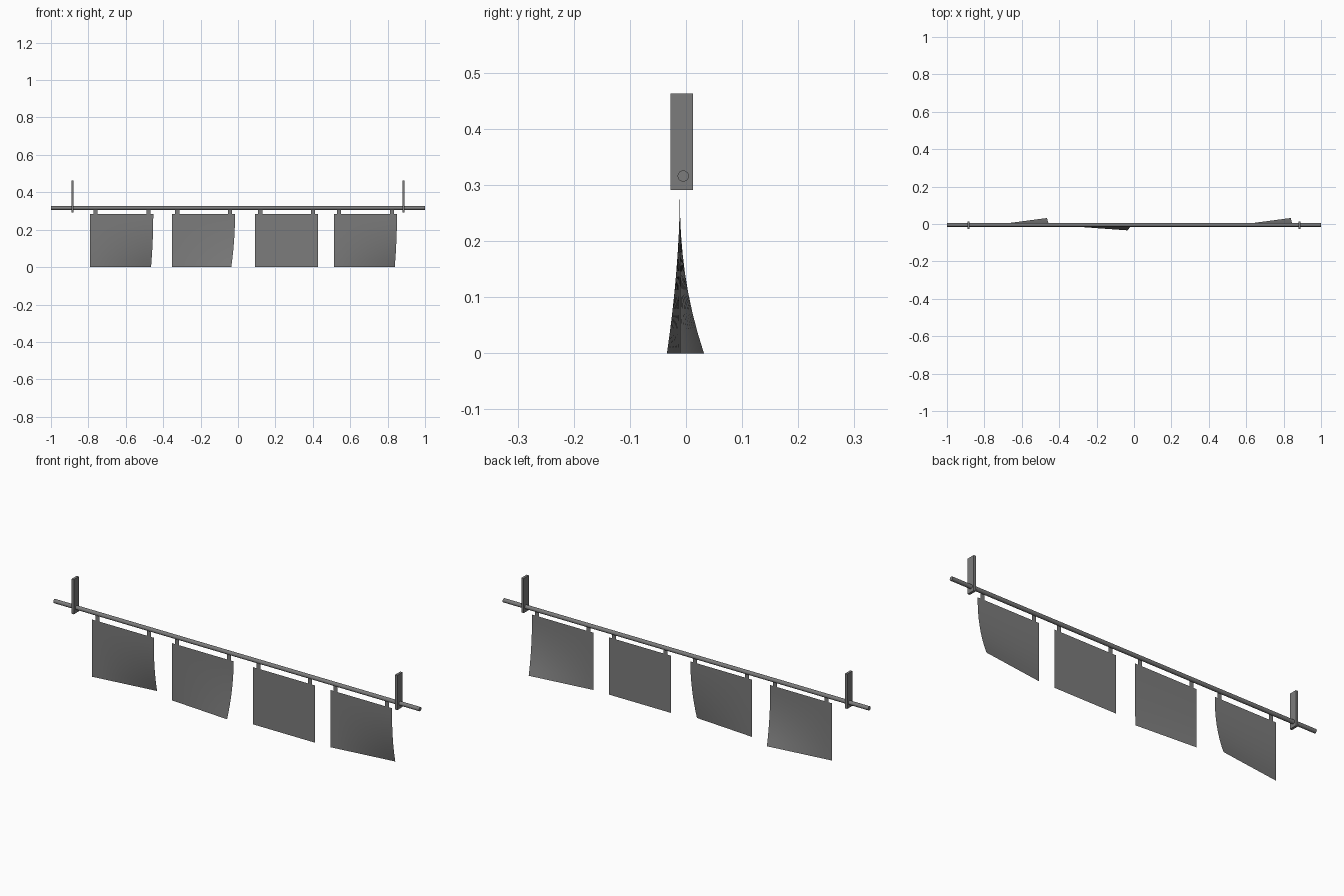
import bpy, bmesh, math
from mathutils import Matrix, Vector

cube = bpy.data.objects.get("Cube")
if cube:
    bpy.data.objects.remove(cube, do_unlink=True)

grey = bpy.data.materials.new("dark grey")
grey.use_nodes = True
grey.diffuse_color = (0.2, 0.2, 0.2, 1)
grey.node_tree.nodes["Principled BSDF"].inputs["Base Color"].default_value = (0.2, 0.2, 0.2, 1)

ROD_Y, ROD_Z, ROD_R = -0.005, 0.316, 0.01
CLOTH_Y, CLOTH_TOP, CLOTH_W = -0.011, 0.283, 0.337


def finish(name, bm, smooth=False):
    mesh = bpy.data.meshes.new(name)
    bm.to_mesh(mesh)
    bm.free()
    mesh.materials.append(grey)
    obj = bpy.data.objects.new(name, mesh)
    bpy.context.collection.objects.link(obj)
    if smooth:
        bpy.ops.object.select_all(action='DESELECT')
        obj.select_set(True)
        bpy.context.view_layer.objects.active = obj
        bpy.ops.object.shade_smooth_by_angle(angle=math.radians(40))
    return obj


def sheet(name, cols, rows, place, smooth=False):
    """Grid of quads; place(u, v) gives the position, v = 0 at the top."""
    bm = bmesh.new()
    grid = [[bm.verts.new(place(c / cols, r / rows)) for c in range(cols + 1)]
            for r in range(rows + 1)]
    for r in range(rows):
        for c in range(cols):
            bm.faces.new((grid[r][c], grid[r + 1][c], grid[r + 1][c + 1], grid[r][c + 1]))
    return finish(name, bm, smooth)


# Long horizontal rod
bm = bmesh.new()
bmesh.ops.create_cone(bm, cap_ends=True, segments=16, radius1=ROD_R, radius2=ROD_R, depth=2,
                      matrix=Matrix.Translation((0, ROD_Y, ROD_Z)) @ Matrix.Rotation(math.pi / 2, 4, 'Y'))
finish("rod", bm, True)

# Hanging brackets near both ends
for side, x in (("left", 0.885), ("right", -0.885)):
    bm = bmesh.new()
    bmesh.ops.create_cube(bm, size=1, matrix=Matrix.Translation((x, -0.0075, 0.377))
                          @ Matrix.Diagonal((0.012, 0.04, 0.172, 1)))
    finish(side + "_bracket", bm)

# Cloth panels: left edge x, sideways swing and inset of the loose lower corner
panels = ((-0.79, 0.043, 0.012), (-0.353, -0.023, 0.02), (0.091, 0, 0), (0.513, 0.043, 0.012))
for i, (x0, swing, inset) in enumerate(panels, 1):
    power = 2.2 if swing > 0 else 1.8

    def cloth(u, v):
        return Vector((x0 + u * (CLOTH_W - inset * v ** 2),
                       CLOTH_Y + swing * u * v ** power,
                       CLOTH_TOP * (1 - v)))

    sheet(f"cloth_{i}", 8, 8, cloth, True)

    # Two flat loops carry each panel from the rod
    for j, offset in enumerate((0.017, 0.3), 1):
        sheet(f"cloth_{i}_tab_{j}", 1, 1, lambda u, v: Vector((
            x0 + offset + 0.022 * u, CLOTH_Y, ROD_Z + (CLOTH_TOP - ROD_Z) * v)))
